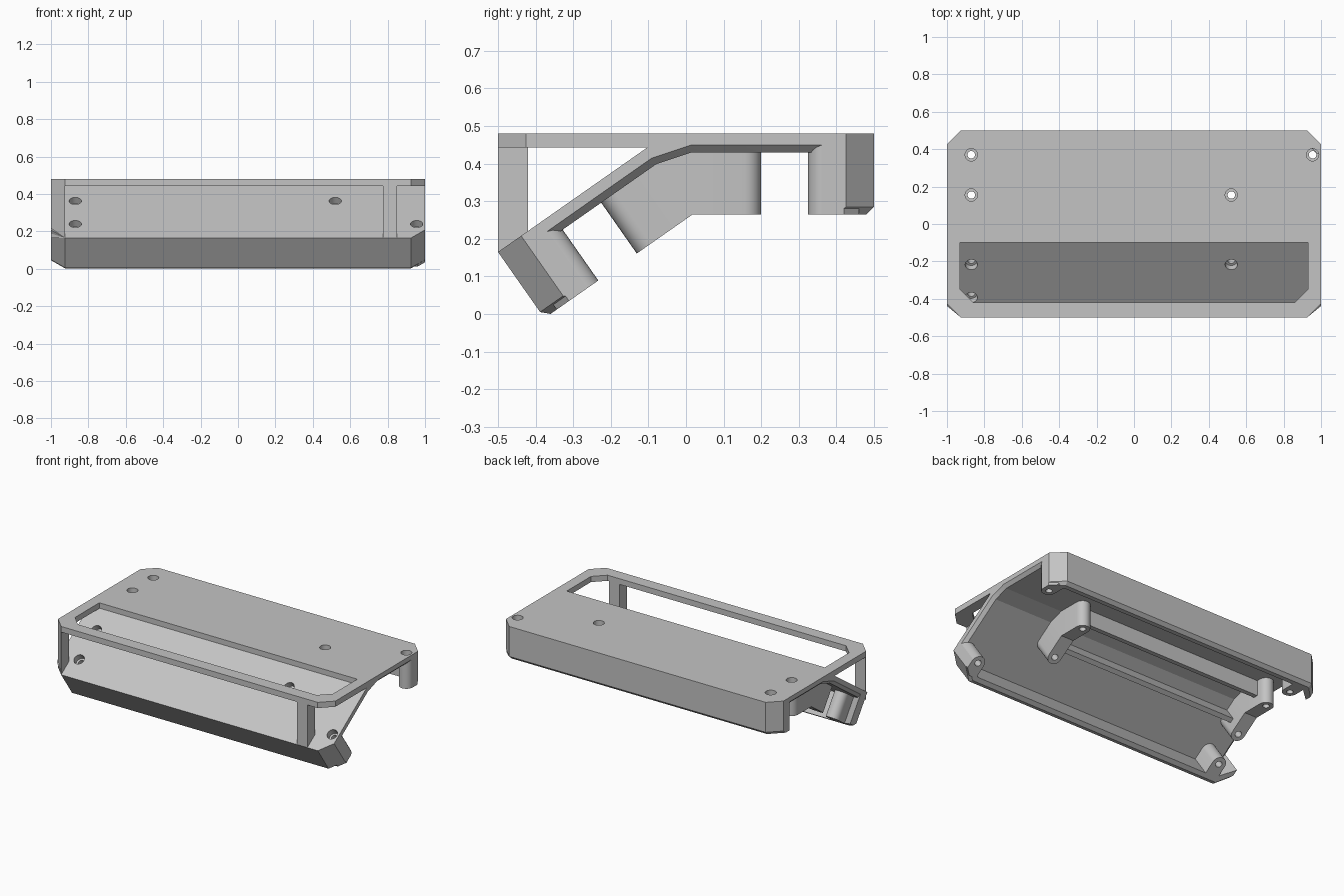
import bpy, bmesh
from math import sin, cos, pi, radians
from mathutils import Matrix

cube = bpy.data.objects.get("Cube")
if cube:
    bpy.data.objects.remove(cube, do_unlink=True)

grey = bpy.data.materials.new("plain grey")
grey.use_nodes = True
grey.diffuse_color = (0.55, 0.55, 0.55, 1)
grey.node_tree.nodes["Principled BSDF"].inputs["Base Color"].default_value = (0.55, 0.55, 0.55, 1)

# Two working frames: the flat rear deck, and the sloped deck as its mirror image
TILT, DEPTH, CHAMFER = radians(35), 0.215, 0.02
C, S = cos(TILT), sin(TILT)
REAR = Matrix.Translation((0, 0, 0.48))
SLOPE = Matrix(((1, 0, 0, 0),
                (0, -C, -S, -0.5 + 0.5 * C),
                (0, -S, C, 0.165 + 0.5 * S),
                (0, 0, 0, 1)))
FRAMES = {"rear": REAR, "front": SLOPE}
WORLD = Matrix.Identity(4)


def loft(bm, sections, frame=WORLD):
    """Skin matching closed sections and cap both ends."""
    rings = [[bm.verts.new(frame @ Matrix.Translation(p).to_translation()) for p in sec]
             for sec in sections]
    n = len(rings[0])
    for a, b in zip(rings, rings[1:]):
        for i in range(n):
            j = (i + 1) % n
            bm.faces.new((a[i], a[j], b[j], b[i]))
    bm.faces.new(rings[0])
    bm.faces.new(rings[-1])


def finish(name, bm):
    bmesh.ops.recalc_face_normals(bm, faces=bm.faces)
    mesh = bpy.data.meshes.new(name)
    bm.to_mesh(mesh)
    bm.free()
    mesh.materials.append(grey)
    ob = bpy.data.objects.new(name, mesh)
    bpy.context.scene.collection.objects.link(ob)
    return ob


def solid(name, sections, frame=WORLD):
    bm = bmesh.new()
    loft(bm, sections, frame)
    return finish(name, bm)


def prism(outline, low, high):
    return [[(x, y, z) for x, y in outline] for z in (low, high)]


def across(profile, x0, x1):
    return [[(x, y, z) for y, z in profile] for x in (x0, x1)]


def circle(x, y, z, r, n=24):
    return [(x + r * cos(2 * pi * i / n), y + r * sin(2 * pi * i / n), z) for i in range(n)]


def arc(x, y, r, n=12):
    """Half circle on the low-y side, running from -x to +x."""
    return [(x - r * cos(pi * i / n), y - r * sin(pi * i / n)) for i in range(n + 1)]


def box(x0, x1, y0, y1):
    return [(x0, y0), (x1, y0), (x1, y1), (x0, y1)]


# Cutter: counterbored screw holes and the chamfered corners
HOLES = [(-0.87, 0.37), (0.955, 0.37), (-0.87, 0.155), (0.52, 0.155)]
bm = bmesh.new()
for frame in FRAMES.values():
    for x, y in HOLES:
        loft(bm, [circle(x, y, h, r) for h, r in
                  ((-0.3, 0.02), (-0.04, 0.02), (-0.04, 0.033), (0.03, 0.033))], frame)
    for side in (-1, 1):
        wedge = [(side * 1.025, 0.4), (side * 0.9, 0.525), (side * 1.05, 0.55)]
        loft(bm, prism(wedge, -0.3, 0.02), frame)
cutter = finish("hole_cutter", bm)
cutter.hide_render = True

to_cut, parts = [], []


# Bent deck plate, thinner at its two ends
def deck_profile(x, t):
    low = SLOPE @ Matrix.Translation((0, 0.5, -t)).to_translation()
    bend = SLOPE @ Matrix.Translation((0, 0.022, -t)).to_translation()
    points = [(-0.5, 0.165), (low.y, low.z), (bend.y, bend.z), (0.015, 0.48 - t),
              (0.5, 0.48 - t), (0.5, 0.48), (-0.1, 0.48), (-0.1, 0.445)]
    return [(x, y, z) for y, z in points]


to_cut.append(solid("bent_deck", [deck_profile(x, t) for x, t in
                                  ((-1, 0.03), (-0.98, 0.05), (0.98, 0.05), (1, 0.03))]))


# Edge walls with chamfered corners and a chamfered lower edge
def wall_outline(c):
    half = [(0.9, 0.45), (1, 0.36), (1, 0.425 - 1.2 * c), (0.925 - 0.2 * c, 0.5 - c)]
    return half + [(-x, y) for x, y in reversed(half)]


for label, frame in FRAMES.items():
    levels = [(-DEPTH, CHAMFER), (CHAMFER - DEPTH, 0), (-0.03, 0)]
    parts.append(solid(label + "_wall", [[(x, y, h) for x, y in wall_outline(c)]
                                         for h, c in levels], frame))

    # Corner screw bosses joined to the wall
    R = 0.045
    left = arc(0.955, 0.37, R) + [(1, 0.42), (0.96, 0.46), (0.91, 0.46)]
    right = arc(-0.87, 0.37, R) + [(-0.825, 0.46), (-0.915, 0.46)]
    for side, outline in (("left", left), ("right", right)):
        to_cut.append(solid(f"{label}_{side}_corner_boss",
                            prism(outline, -DEPTH, -0.03), frame))

    # Inner screw bosses running to the bend
    for side, x in (("left", 0.52), ("right", -0.87)):
        outline = [(px, 0.31 - py) for px, py in arc(x, 0.155, R)]
        outline += [(x + R, 0.018), (x - R, 0.018)]
        to_cut.append(solid(f"{label}_{side}_inner_boss",
                            prism(outline, -DEPTH, -0.04), frame))

    # Long stiffening rib between the inner bosses
    parts.append(solid(label + "_rib",
                       prism(box(-0.84, 0.49, 0.1, 0.13), -0.15, -0.04), frame))

# Wedges closing the inner bosses at the bend
for side, x in (("left", 0.52), ("right", -0.87)):
    wedge = [(0.018, 0.265), (-0.085, 0.41), (0.018, 0.44)]
    parts.append(solid(side + "_boss_bend", across(wedge, x - 0.045, x + 0.045)))

# Open top frame over the slope
outer = [(1, -0.1), (1, -0.425), (0.925, -0.5)]
inner = [(0.86, -0.42), (0.93, -0.35), (0.93, -0.1)]
mirrored = lambda pts: [(-x, y) for x, y in reversed(pts)]
parts.append(solid("top_frame", prism(outer + mirrored(outer) + mirrored(inner) + inner,
                                      0.443, 0.48)))

# Posts holding up the frame
parts.append(solid("left_post", prism(box(0.775, 0.85, -0.5, -0.42), 0.165, 0.445)))
corner = [(-1, -0.425), (-0.925, -0.5), (-0.925, -0.42), (-1, -0.42)]
parts.append(solid("right_post", prism(corner, 0.165, 0.445)))

# Cut the holes and corners, then discard the cutter
for ob in to_cut:
    mod = ob.modifiers.new("holes", "BOOLEAN")
    mod.operation = "DIFFERENCE"
    mod.solver = "EXACT"
    mod.object = cutter
    bpy.context.view_layer.objects.active = ob
    bpy.ops.object.modifier_apply(modifier=mod.name)
bpy.data.objects.remove(cutter, do_unlink=True)

# Smooth the round surfaces, keeping edges sharp
bpy.ops.object.select_all(action="DESELECT")
for ob in to_cut + parts:
    ob.select_set(True)
bpy.context.view_layer.objects.active = to_cut[0]
bpy.ops.object.shade_smooth_by_angle(angle=radians(16))
